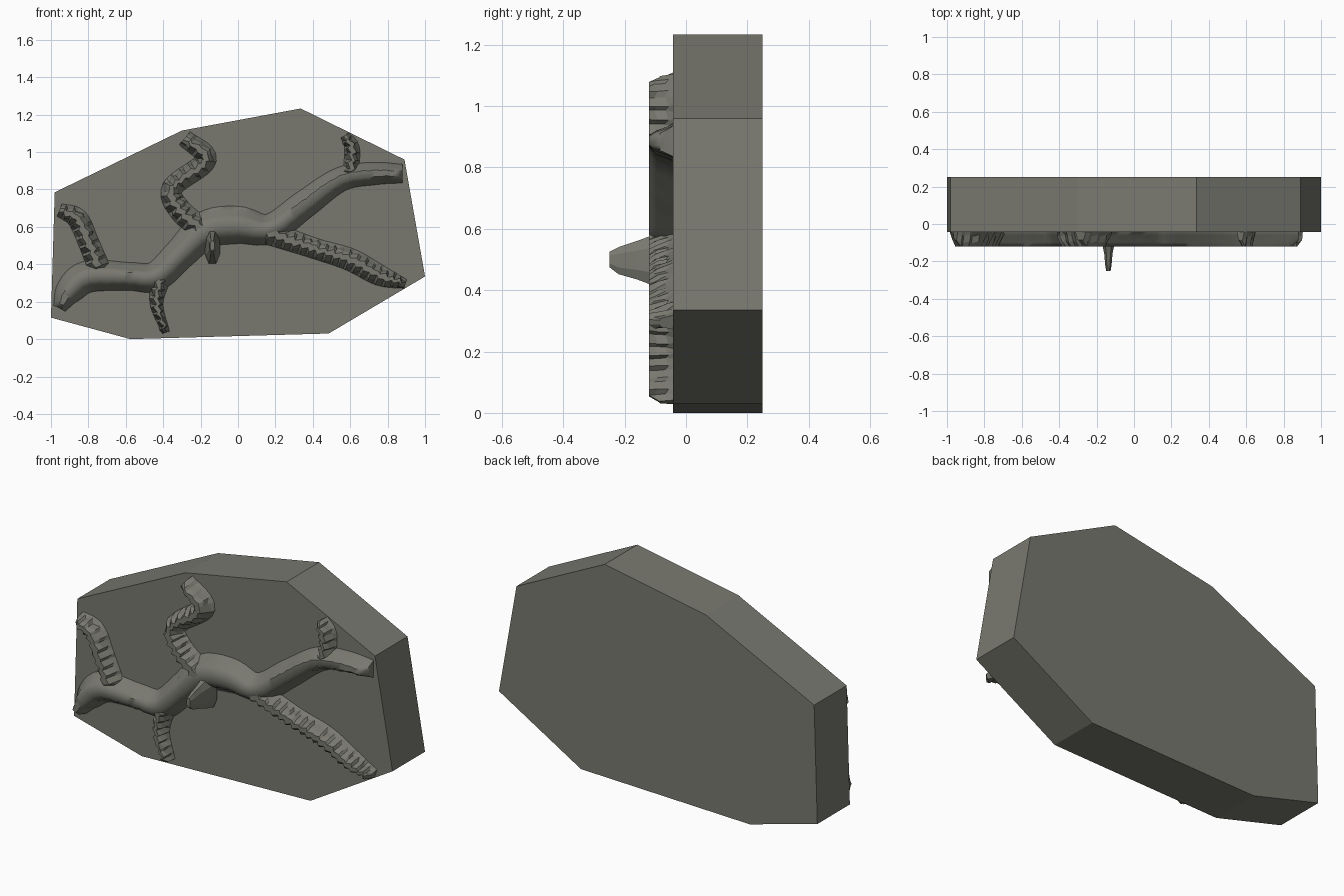
import bpy, bmesh, random
from mathutils import Vector

if "Cube" in bpy.data.objects:
    bpy.data.objects.remove(bpy.data.objects["Cube"])
random.seed(4)

FRONT, BACK, CREST = -0.042, 0.25, -0.12

# Dark grey-green stone
stone = bpy.data.materials.new("dark_stone")
stone.diffuse_color = (0.19, 0.19, 0.163, 1)
stone.use_nodes = True
stone.node_tree.nodes["Principled BSDF"].inputs["Base Color"].default_value = stone.diffuse_color


def finish(name, bm, smooth=False):
    bmesh.ops.recalc_face_normals(bm, faces=bm.faces[:])
    me = bpy.data.meshes.new(name)
    bm.to_mesh(me)
    bm.free()
    me.materials.append(stone)
    ob = bpy.data.objects.new(name, me)
    bpy.context.collection.objects.link(ob)
    if smooth:
        bpy.ops.object.select_all(action='DESELECT')
        ob.select_set(True)
        bpy.context.view_layer.objects.active = ob
        bpy.ops.object.shade_smooth_by_angle(angle=0.9)
    return ob


def loft(name, rings, smooth=False):
    """Skin closed rings of points and cap both ends."""
    bm = bmesh.new()
    loops = [[bm.verts.new(p) for p in r] for r in rings]
    n = len(loops[0])
    for a, b in zip(loops, loops[1:]):
        for i in range(n):
            j = (i + 1) % n
            bm.faces.new((a[i], a[j], b[j], b[i]))
    bm.faces.new(loops[0])
    bm.faces.new(loops[-1])
    return finish(name, bm, smooth)


def spline(pts, step):
    """Catmull-Rom samples of (x, z, width) points."""
    p = [Vector(q) for q in pts]
    p = [2 * p[0] - p[1]] + p + [2 * p[-1] - p[-2]]
    out = []
    for a, b, c, d in zip(p, p[1:], p[2:], p[3:]):
        n = max(2, round((c - b).length / step))
        for k in range(n):
            t = k / n
            out.append(0.5 * (2 * b + (c - a) * t + (2 * a - 5 * b + 4 * c - d) * t * t
                              + (3 * b - a - 3 * c + d) * t ** 3))
    return out + [p[-2]]


# Ridge section: (side as share of half width, depth)
SECTION = [(-1, -0.038), (-1, FRONT), (-0.8, -0.062), (-0.6, -0.095), (-0.28, CREST),
           (0.28, CREST), (0.52, -0.098), (0.75, -0.062), (1, FRONT), (1, -0.038)]


def ridge(name, pts, step, jag):
    s = spline(pts, step)
    rings = []
    for i, q in enumerate(s):
        d = s[min(i + 1, len(s) - 1)] - s[max(i - 1, 0)]
        t = Vector((d.x, 0, d.y)).normalized()
        side = Vector((-t.z, 0, t.x))
        end = i in (0, len(s) - 1)
        saw = jag * (1 if i % 2 else -1)
        ring = []
        for u, y in SECTION:
            off = u * q.z / 2
            if y < FRONT and not end:
                off += saw * 0.6 + random.uniform(-jag, jag) * 0.5
            depth = y
            if end:      # tips sink toward the slab
                depth = max(y, -0.085)
            elif jag > 0.005 and -0.11 < y < FRONT:
                depth += saw * 0.5
            c = Vector((q.x, depth, q.y)) + side * off
            ring.append(c + t * (saw * 0.4 if y < FRONT and not end else 0))
        rings.append(ring)
    loft(name, rings, jag < 0.005)


# Slab
outline = [(-0.98, 0.785), (-0.30, 1.115), (0.335, 1.233), (0.89, 0.96),
           (1.0, 0.335), (0.485, 0.03), (-0.575, 0.0), (-1.0, 0.115)]
loft("rock_slab", [[(x, y, z) for x, z in outline] for y in (FRONT, BACK)])

# Smooth main ridge
ridge("main_ridge", [(-0.955, 0.165, 0.07), (-0.90, 0.26, 0.15), (-0.80, 0.335, 0.17),
      (-0.58, 0.335, 0.15), (-0.44, 0.335, 0.16), (-0.31, 0.455, 0.17), (-0.17, 0.585, 0.20),
      (0.0, 0.61, 0.20), (0.17, 0.59, 0.16), (0.355, 0.72, 0.15), (0.55, 0.855, 0.13),
      (0.73, 0.885, 0.12), (0.88, 0.885, 0.10)], 0.03, 0.003)

# Jagged side ridges
branches = {
    "left_branch": [(-0.955, 0.69, 0.07), (-0.86, 0.645, 0.11), (-0.80, 0.52, 0.11),
                    (-0.74, 0.37, 0.12)],
    "upper_branch": [(-0.285, 1.075, 0.09), (-0.17, 0.96, 0.11), (-0.35, 0.81, 0.11),
                     (-0.31, 0.69, 0.12), (-0.17, 0.57, 0.13)],
    "top_right_branch": [(0.57, 1.09, 0.05), (0.61, 1.02, 0.08), (0.60, 0.87, 0.08)],
    "lower_right_branch": [(0.13, 0.58, 0.13), (0.41, 0.485, 0.11), (0.60, 0.425, 0.12),
                           (0.76, 0.34, 0.11), (0.895, 0.295, 0.05)],
    "bottom_branch": [(-0.41, 0.34, 0.11), (-0.435, 0.19, 0.07), (-0.385, 0.035, 0.04)],
}
for name, pts in branches.items():
    ridge(name, pts, 0.022, 0.011)

# Protruding spike: (depth, half width x, low z, high z)
rings = []
for y, hx, lo, hi in [(-0.05, 0.04, 0.405, 0.60), (-0.12, 0.03, 0.42, 0.575),
                      (-0.16, 0.022, 0.435, 0.56), (-0.22, 0.017, 0.452, 0.54),
                      (-0.25, 0.012, 0.475, 0.525)]:
    m = (lo + hi) / 2
    h = (hi - lo) * 0.25
    rings.append([(-0.137 + a * hx, y, z) for a, z in
                  [(-.5, lo), (.5, lo), (1, m - h), (1, m + h), (.5, hi), (-.5, hi),
                   (-1, m + h), (-1, m - h)]])
loft("spike", rings)
